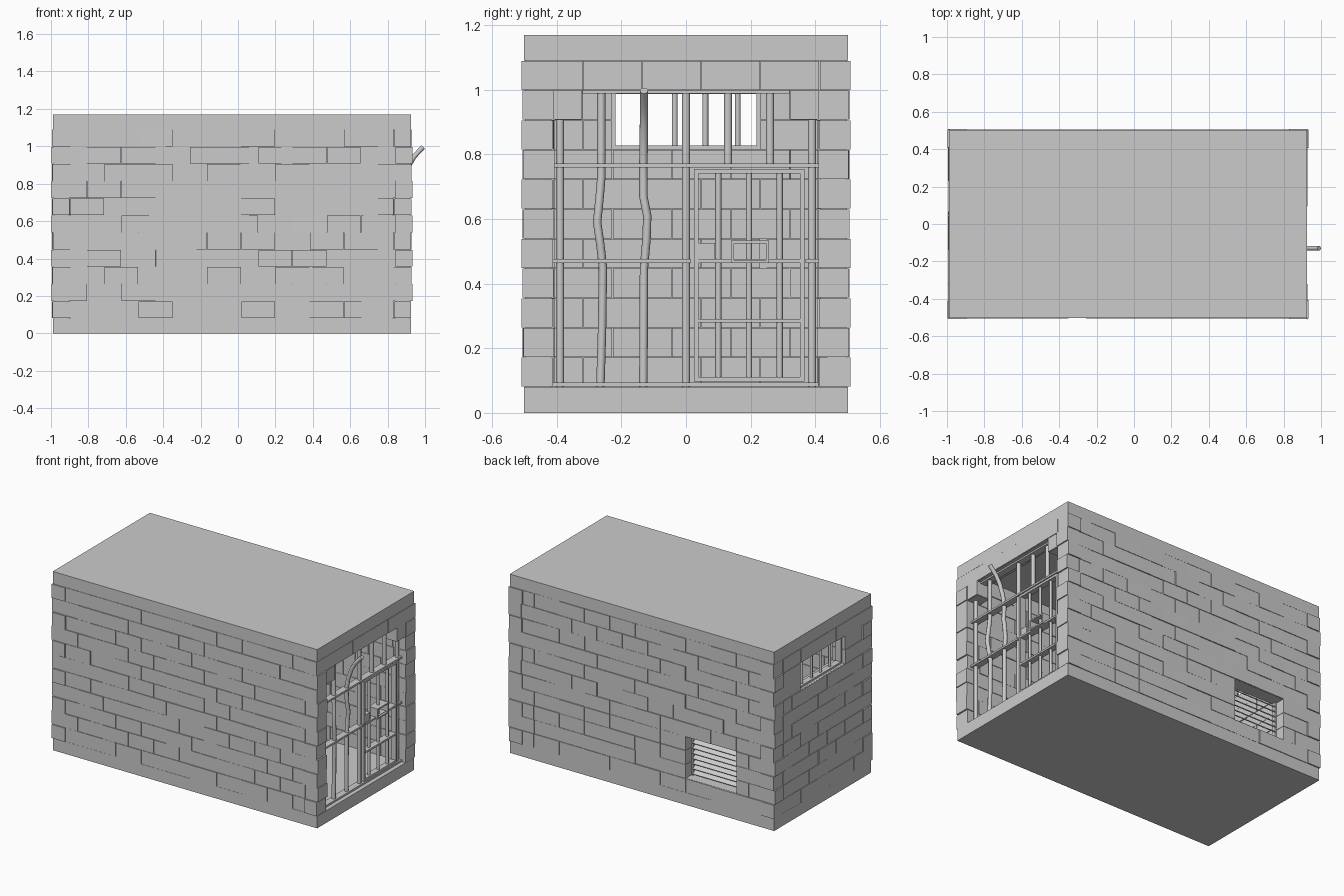
import bpy, bmesh, math, random
from mathutils import Matrix, Vector

if "Cube" in bpy.data.objects:
    bpy.data.objects.remove(bpy.data.objects["Cube"])

random.seed(4)
X0, X1, Y = -0.99, 0.925, 0.502      # outer faces of the cell
T, ROW, Z0 = 0.0915, 0.0918, 0.08    # wall thickness, brick row height, floor level
LEN = 0.183                          # brick length


def add_box(bm, lo, hi, rot=None):
    lo, hi = Vector(lo), Vector(hi)
    m = Matrix.Translation((lo + hi) / 2)
    if rot:
        m = m @ rot
    bmesh.ops.create_cube(bm, size=1, matrix=m @ Matrix.Diagonal((*(hi - lo), 1)))


def finish(bm, name):
    me = bpy.data.meshes.new(name)
    bm.to_mesh(me)
    bm.free()
    ob = bpy.data.objects.new(name, me)
    bpy.context.collection.objects.link(ob)
    return ob


def boxes(name, items):
    bm = bmesh.new()
    for it in items:
        add_box(bm, *it)
    return finish(bm, name)


def tube(name, pts, r):
    cu = bpy.data.curves.new(name, 'CURVE')
    cu.dimensions = '3D'
    cu.bevel_depth, cu.bevel_resolution, cu.use_fill_caps = r, 2, True
    sp = cu.splines.new('POLY')
    sp.points.add(len(pts) - 1)
    for p, c in zip(sp.points, pts):
        p.co = (*c, 1)
    tmp = bpy.data.objects.new(name, cu)
    bpy.context.collection.objects.link(tmp)
    me = bpy.data.meshes.new_from_object(tmp.evaluated_get(bpy.context.evaluated_depsgraph_get()))
    bpy.data.objects.remove(tmp)
    ob = bpy.data.objects.new(name, me)
    bpy.context.collection.objects.link(ob)
    bpy.ops.object.select_all(action='DESELECT')
    ob.select_set(True)
    bpy.context.view_layer.objects.active = ob
    bpy.ops.object.shade_smooth_by_angle(angle=math.radians(50))
    return ob


def brick_wall(name, axis, start, end, inner, outer, holes, long_rows):
    """Running-bond wall; holes = {row: (from, to)}; long_rows reach the corners."""
    bm = bmesh.new()
    sgn = 1 if outer > inner else -1

    def put(a, b, d0, d1, z0, z1, rot=None):
        d0, d1 = min(d0, d1), max(d0, d1)
        if axis == 'x':
            add_box(bm, (a, d0, z0), (b, d1, z1), rot)
        else:
            add_box(bm, (d0, a, z0), (d1, b, z1), rot)

    for i in range(11):
        z, reach = Z0 + i * ROW, i % 2 == long_rows
        lo, hi = (start, end) if reach else (start + T, end - T)
        spans = [(lo, hi)]
        if i in holes:
            spans = [(lo, holes[i][0]), (holes[i][1], hi)]
        for a, b in spans:
            if b - a < 0.01:
                continue
            # mortar core
            put(a + 0.004, b - 0.004, inner + sgn * 0.006, outer - sgn * 0.006, z, z + ROW)
            # bricks
            while a < b - 0.01:
                e = a + LEN
                if b - e < 0.05:
                    e = b
                j = lambda: random.uniform(-0.001, 0.004)
                rot = Matrix.Rotation(random.uniform(-0.006, 0.006), 4, 'Z')
                ea = 0.007 if reach and a == start else -0.001
                eb = 0.007 if reach and e == end else -0.001
                put(a - ea, e + eb, inner - sgn * j(), outer + sgn * j(),
                    z + 0.001, z + ROW - 0.001, rot)
                a = e
    return finish(bm, name)


# Floor and roof slabs
boxes("floor_slab", [((X0, -Y, 0), (X1, Y, Z0))])
boxes("roof_slab", [((X0, -Y, Z0 + 11 * ROW), (X1, Y, 1.17))])

# Brick walls, interlocked at the corners
VX0, VX1 = X0 + 1.5 * LEN, X0 + 3.5 * LEN
brick_wall("front_wall", 'x', X0, X1, -Y + T, -Y, {}, 1)
brick_wall("back_wall", 'x', X0, X1, Y - T, Y, {i: (VX0, VX1) for i in (1, 2, 3)}, 1)
brick_wall("window_wall", 'y', -Y, Y, X0 + T, X0, {8: (-0.23, 0.23), 9: (-0.23, 0.23)}, 0)
door_holes = {i: (-0.41, 0.41) for i in range(9)}
door_holes[9] = (-0.32, 0.32)
brick_wall("door_wall", 'y', -Y, Y, X1 - T, X1, door_holes, 0)


def frame(name, x0, x1, y0, y1, z0, z1, t):
    return boxes(name, [((x0, y0, z0), (x1, y1, z0 + t)), ((x0, y0, z1 - t), (x1, y1, z1)),
                        ((x0, y0, z0 + t), (x1, y0 + t, z1 - t)), ((x0, y1 - t, z0 + t), (x1, y1, z1 - t))])


# Small rear window
WX = X0 + 0.04
frame("window_frame", WX - 0.02, WX + 0.02, -0.23, 0.23, 0.815, 0.998, 0.012)
for k, y in enumerate((-0.13, -0.035, 0.06, 0.16)):
    tube(f"window_bar_{k}", [(WX, y, 0.82), (WX, y, 0.995)], 0.009)

# Vent louvres in the back wall
vz0, vz1 = Z0 + ROW, Z0 + 4 * ROW
tilt = Matrix.Rotation(math.radians(-35), 4, 'X')
boxes("vent_slats", [((VX0, 0.405, z - 0.003), (VX1, 0.445, z + 0.003), tilt)
                     for z in (vz0 + 0.02 + k * (vz1 - vz0 - 0.04) / 7 for k in range(8))])
boxes("vent_sides", [((x, 0.41, vz0), (x + 0.01, 0.44, vz1)) for x in (VX0, VX1 - 0.01)])

# Main grille: flat rails
BX, D = 0.878, 0.022
boxes("grille_rails", [((BX - D, -0.415, z - 0.006), (BX + D, y1, z + 0.006))
                       for z, y1 in ((0.088, 0.41), (0.765, 0.415), (0.47, 0.015))]
      + [((BX - D, -0.32, 0.988), (BX + D, 0.32, 0.999)),
         ((BX - D, 0.37, 0.464), (BX + D, 0.415, 0.476))])

# Main grille: straight bars
for k, (y, z0, z1) in enumerate([(-0.39, 0.08, 0.91), (0, 0.08, 0.995), (0.13, 0.765, 0.995),
                                 (0.26, 0.765, 0.995), (0.39, 0.08, 0.91)]):
    tube(f"grille_bar_{k}", [(BX, y, z0), (BX, y, z1)], 0.013)

# Main grille: bent bar and broken bar that curls outwards
tube("bent_bar", [(BX, -0.265, 0.08), (BX, -0.26, 0.25), (BX, -0.257, 0.45), (BX + 0.006, -0.265, 0.52),
                  (BX + 0.01, -0.275, 0.59), (BX + 0.004, -0.267, 0.67), (BX, -0.262, 0.73),
                  (BX, -0.262, 0.995)], 0.013)
tube("broken_bar", [(BX, -0.132, 0.08), (BX, -0.13, 0.45), (BX, -0.122, 0.54), (BX + 0.006, -0.12, 0.61),
                    (BX + 0.004, -0.132, 0.67), (BX, -0.132, 0.76), (BX + 0.012, -0.131, 0.83),
                    (BX + 0.037, -0.13, 0.9), (BX + 0.064, -0.13, 0.945), (0.99, -0.13, 0.997)], 0.013)

# Door
frame("door_frame", BX - 0.018, BX + 0.018, 0.025, 0.367, 0.097, 0.755, 0.014)
for k, y in enumerate((0.10, 0.195, 0.29)):
    tube(f"door_bar_{k}", [(BX, y, 0.105), (BX, y, 0.745)], 0.0095)
boxes("door_rails", [((BX - D, 0.035, z - 0.006), (BX + D, 0.357, z + 0.006)) for z in (0.285, 0.47)])
boxes("door_lock", [((BX - 0.015, 0.035, 0.47), (BX + 0.015, 0.09, 0.525))])
frame("door_hatch", BX - 0.03, BX + 0.035, 0.14, 0.257, 0.464, 0.533, 0.009)
